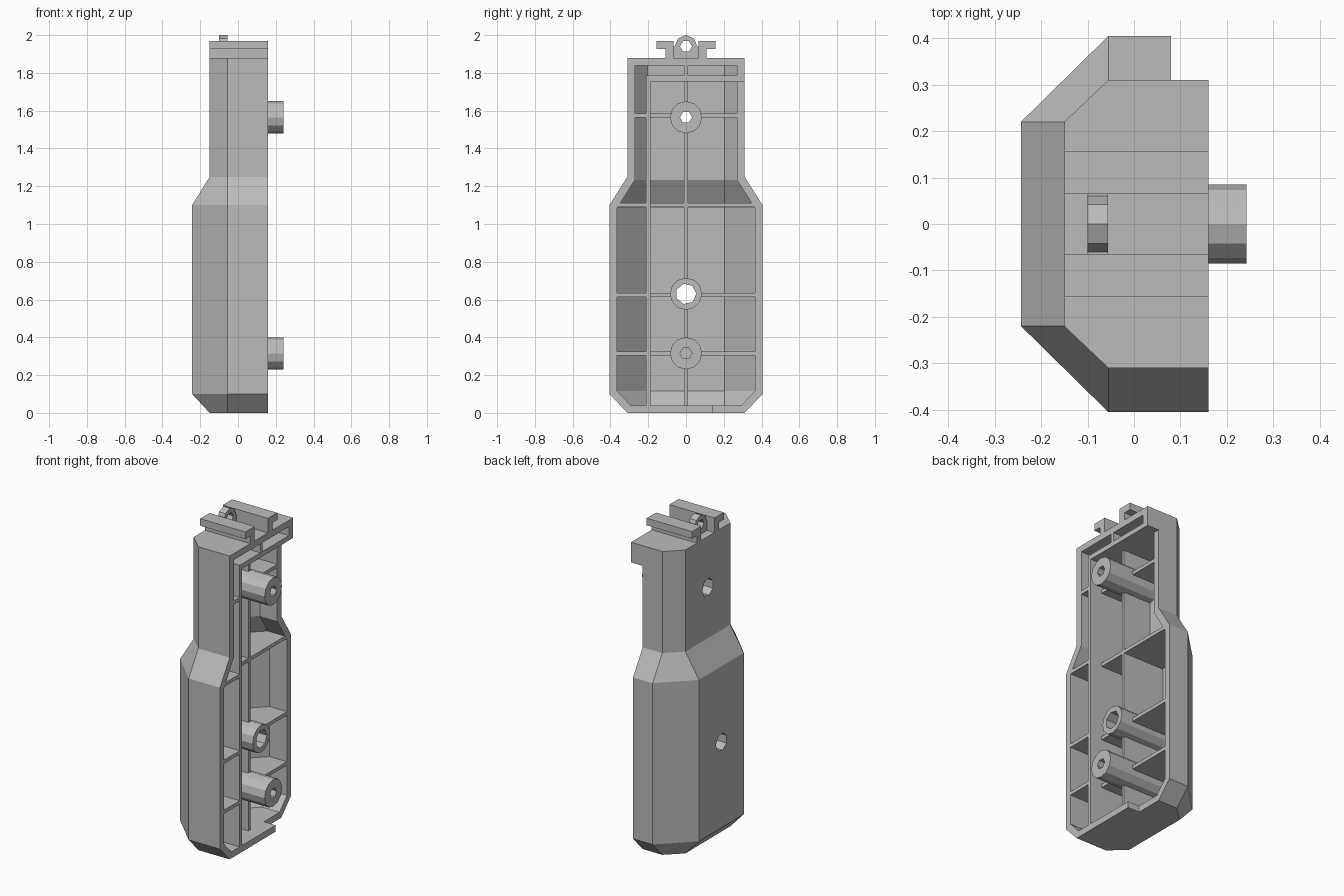
import bpy, bmesh, math
from mathutils import Matrix, Vector

cube = bpy.data.objects.get("Cube")
if cube:
    bpy.data.objects.remove(cube, do_unlink=True)

grey = bpy.data.materials.new("plain grey")
grey.use_nodes = True
COLOUR = (0.5, 0.5, 0.5, 1)
grey.diffuse_color = COLOUR
grey.node_tree.nodes["Principled BSDF"].inputs["Base Color"].default_value = COLOUR

FRONT, LOW = 0.16, 0.08      # tall rim and recessed rim along x


def finish(name, bm):
    bmesh.ops.recalc_face_normals(bm, faces=bm.faces)
    mesh = bpy.data.meshes.new(name)
    bm.to_mesh(mesh)
    bm.free()
    mesh.materials.append(grey)
    obj = bpy.data.objects.new(name, mesh)
    bpy.context.collection.objects.link(obj)
    return obj


def box(name, x, y, z):
    bm = bmesh.new()
    bmesh.ops.create_cube(bm, size=1)
    for v in bm.verts:
        v.co = Vector([(a + b) / 2 + c * (b - a) for (a, b), c in zip((x, y, z), v.co)])
    return finish(name, bm)


def rod(name, x0, x1, z, r, sides, y=0):
    bm = bmesh.new()
    bmesh.ops.create_cone(bm, cap_ends=True, segments=sides, radius1=r, radius2=r, depth=x1 - x0)
    bm.transform(Matrix.Translation(((x0 + x1) / 2, y, z)) @ Matrix.Rotation(math.pi / 2, 4, 'Y'))
    return finish(name, bm)


def hull(name, t, front):
    """Chamfered body, inset by t, running out to x = front."""
    k = 0.41 * t
    rings = [(t, 0.31 - k, -0.15 + k), (0.1 + k, 0.405 - t, -0.243 + t),
             (1.1 - k, 0.405 - t, -0.243 + t), (1.25 - k, 0.31 - t, -0.15 + t),
             (1.88 - t, 0.31 - t, -0.15 + t)]
    bm = bmesh.new()
    loops = []
    for z, h, back in rings:
        half = [(front, h), (-0.055 + k, h), (back, 0.22 - k)]
        pts = [(x, -y) for x, y in half] + half[::-1]
        loops.append([bm.verts.new((x, y, z)) for x, y in pts])
    for a, b in zip(loops, loops[1:]):
        for i in range(len(a)):
            j = (i + 1) % len(a)
            bm.faces.new((a[i], a[j], b[j], b[i]))
    bm.faces.new(loops[0])
    bm.faces.new(loops[-1])
    return finish(name, bm)


def carve(obj, cutters, operation='DIFFERENCE'):
    for c in cutters:
        m = obj.modifiers.new("carve", 'BOOLEAN')
        m.operation, m.object, m.solver = operation, c, 'EXACT'
    bpy.context.view_layer.update()
    deps = bpy.context.evaluated_depsgraph_get()
    mesh = bpy.data.meshes.new_from_object(obj.evaluated_get(deps))
    obj.modifiers.clear()
    obj.data = mesh


# Bosses: name, height, tip along x, bore radius at the tip
bosses = [("upper", 1.565, 0.242, 0.032), ("middle", 0.63, FRONT, 0.055), ("lower", 0.315, 0.242, 0.032)]

# Cutters
cavity = hull("cavity_cutter", 0.04, 0.4)
limit = hull("rib_limit", 0.02, 0.4)
recess = box("recess_cutter", (LOW, 0.5), (0.14, 0.6), (-0.1, 1.755))
bores = [rod(n + "_bore", -0.4, 0.13, z, 0.055, 7) for n, z, *_ in bosses]
clear = [rod(n + "_clearance", -0.4, 0.4, z, 0.07, 12) for n, z, *_ in bosses]

# Hollow body
body = hull("body_shell", 0, FRONT)
carve(body, [cavity, recess] + bores)

# Ribs inside the body
ribs = [("side_wall_rib", FRONT, (-0.212, -0.188), (0.02, 1.785)),
        ("centre_rib", LOW, (-0.01, 0.01), (0.02, 1.76)),
        ("slot_wall", FRONT, (-0.212, 0.4), (1.755, 1.785)),
        ("slot_divider", FRONT, (-0.01, 0.01), (1.77, 1.87))]
for z in (0.315, 0.625, 1.1, 1.575):
    ribs.append(("side_cross_rib", FRONT, (-0.5, -0.2), (z - 0.011, z + 0.011)))
    ribs.append(("main_cross_rib", LOW, (-0.2, 0.5), (z - 0.011, z + 0.011)))
for name, front, y, z in ribs:
    rib = box(name, (-0.4, front), y, z)
    carve(rib, [limit], 'INTERSECT')
    carve(rib, clear)

# Screw bosses
for (name, z, tip, r), bore in zip(bosses, bores):
    start = -0.13 if z > 1.2 else -0.22
    boss = rod(name + "_boss", start, tip, z, 0.085, 12)
    tip_bore = rod("tip_bore", 0.1, 0.5, z, r, 7 if r > 0.05 else 6)
    carve(boss, [bore, tip_bore])
    bpy.data.objects.remove(tip_bore, do_unlink=True)

# Top rails
for side, s in (("left", 1), ("right", -1)):
    for part, outer, z in (("post", 0.108, (1.87, 1.926)), ("flange", 0.156, (1.926, 1.97))):
        box(f"{side}_rail_{part}", (-0.15, FRONT), sorted((s * 0.065, s * outer)), z)

# Pierced lug between the rails
lug_hole = rod("lug_hole", -0.3, 0.1, 1.94, 0.032, 6)
lug_base = box("lug_base", (-0.1, -0.056), (-0.066, 0.066), (1.87, 1.94))
lug_ring = rod("lug_ring", -0.1, -0.056, 1.94, 0.06, 8)
for lug in (lug_base, lug_ring):
    carve(lug, [lug_hole])

for helper in [cavity, limit, recess, lug_hole] + bores + clear:
    bpy.data.objects.remove(helper, do_unlink=True)
